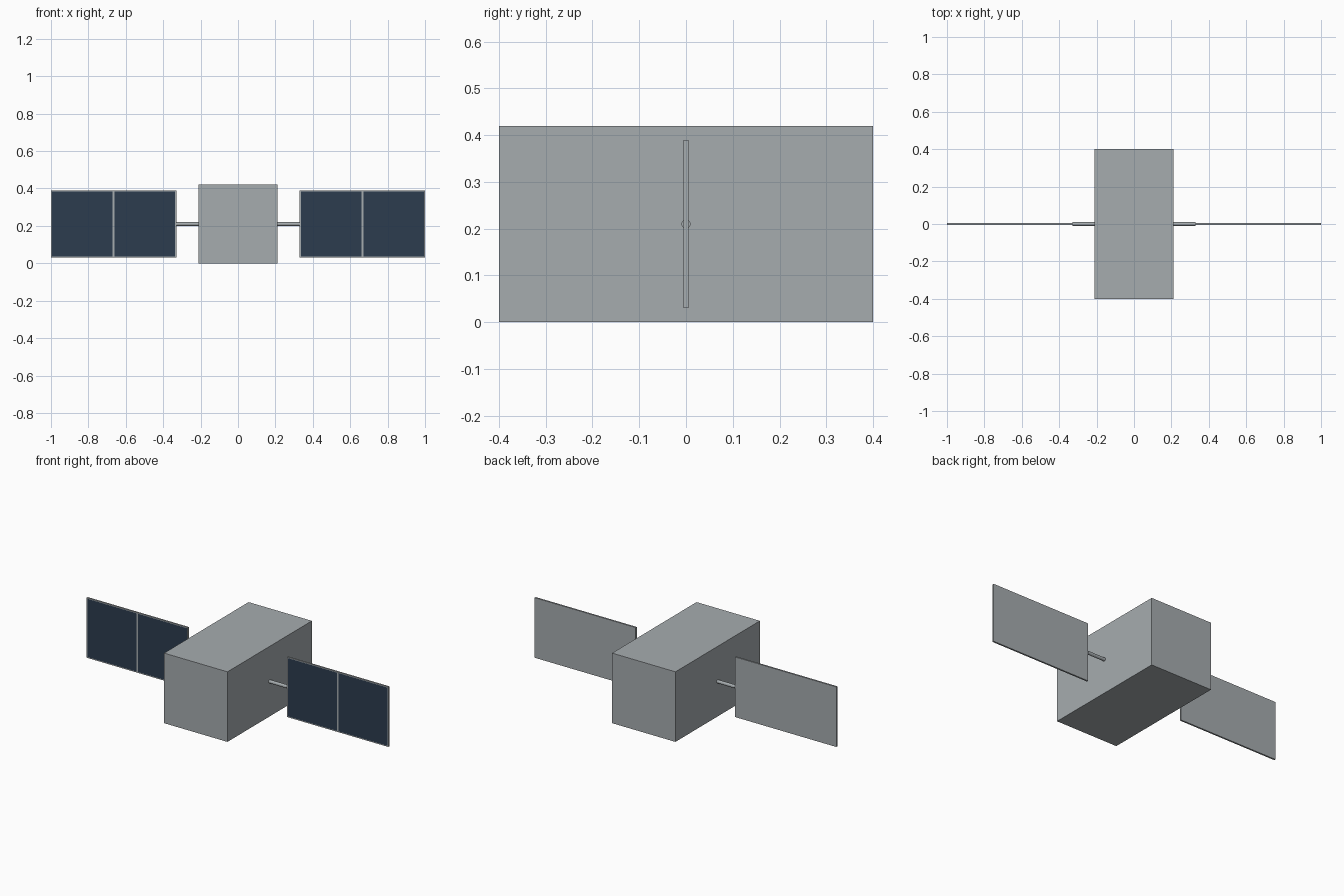
import bpy
import bmesh
import math
from mathutils import Matrix, Vector

if "Cube" in bpy.data.objects:
    bpy.data.objects.remove(bpy.data.objects["Cube"], do_unlink=True)

BODY = Vector((0.42, 0.80, 0.42))
MID_Z = BODY.z / 2
PANEL_IN, PANEL_OUT = 0.33, 1.0
PANEL_DEPTH, PANEL_HEIGHT = 0.01, 0.36
BOOM_RADIUS = 0.01


def make_material(name, srgb):
    linear = [((c / 255 + 0.055) / 1.055) ** 2.4 for c in srgb]
    mat = bpy.data.materials.new(name)
    mat.use_nodes = True
    mat.diffuse_color = (*linear, 1)
    mat.node_tree.nodes["Principled BSDF"].inputs["Base Color"].default_value = (*linear, 1)
    return mat


metal = make_material("grey metal", (166, 172, 175))
cell = make_material("navy solar cell", (44, 60, 79))


def add_object(name, bm, *materials):
    mesh = bpy.data.meshes.new(name)
    bm.to_mesh(mesh)
    bm.free()
    for mat in materials:
        mesh.materials.append(mat)
    obj = bpy.data.objects.new(name, mesh)
    bpy.context.collection.objects.link(obj)
    return obj


def box(size, center):
    bm = bmesh.new()
    matrix = Matrix.Translation(center) @ Matrix.Diagonal((*size, 1))
    bmesh.ops.create_cube(bm, size=1, matrix=matrix)
    return bm


# Main body
add_object("body", box(BODY, (0, 0, MID_Z)), metal)

for side, label in ((1, "left"), (-1, "right")):
    # Boom joining the body to the panel
    start, end = BODY.x / 2, PANEL_IN
    bm = bmesh.new()
    bmesh.ops.create_cone(
        bm, cap_ends=True, segments=12, radius1=BOOM_RADIUS, radius2=BOOM_RADIUS,
        depth=end - start,
        matrix=Matrix.Translation((side * (start + end) / 2, 0, MID_Z))
        @ Matrix.Rotation(math.pi / 2, 4, "Y"))
    add_object(label + "_boom", bm, metal)

    # Panel with two framed cells inset in its front
    middle = Vector((side * (PANEL_IN + PANEL_OUT) / 2, 0, MID_Z))
    bm = box((PANEL_OUT - PANEL_IN, PANEL_DEPTH, PANEL_HEIGHT), middle)
    bmesh.ops.bisect_plane(bm, geom=bm.verts[:] + bm.edges[:] + bm.faces[:],
                           plane_co=middle, plane_no=(1, 0, 0))
    bm.normal_update()
    fronts = [f for f in bm.faces if f.normal.y < -0.9]
    bmesh.ops.inset_individual(bm, faces=fronts, thickness=0.008)
    for face in fronts:
        face.material_index = 1
    add_object(label + "_solar_panel", bm, metal, cell)
